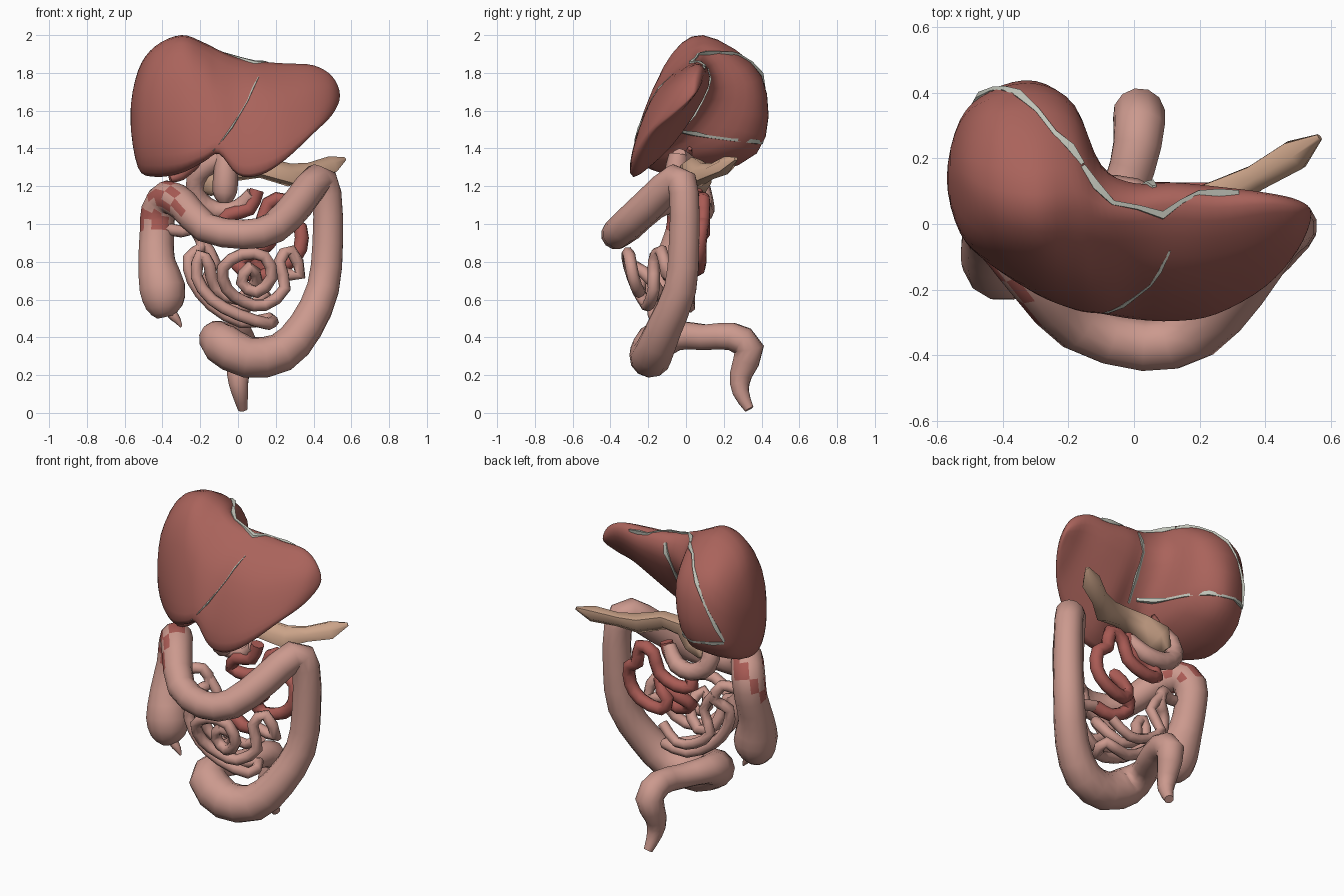
import bpy, math, random
from mathutils import Vector
from mathutils.bvhtree import BVHTree

random.seed(4)


def material(name, rgb):
    m = bpy.data.materials.new(name)
    m.diffuse_color = (*rgb, 1)
    return m


LIVER = material("liver_red", (0.40, 0.125, 0.105))
GUT = material("gut_pink", (0.60, 0.32, 0.27))
RED = material("jejunum_red", (0.40, 0.105, 0.09))
TAN = material("pancreas_tan", (0.60, 0.37, 0.25))
GREY = material("ligament_grey", (0.55, 0.57, 0.50))


def catmull(a, b, c, d, t):
    return 0.5 * (2 * b + (c - a) * t + (2 * a - 5 * b + 4 * c - d) * t * t
                  + (3 * b - a - 3 * c + d) * t ** 3)


def mesh_from_rings(name, rings, mat, angle=60):
    n = len(rings[0])
    verts = [v for r in rings for v in r]
    faces = [(i * n + j, i * n + (j + 1) % n, (i + 1) * n + (j + 1) % n, (i + 1) * n + j)
             for i in range(len(rings) - 1) for j in range(n)]
    faces += [tuple(range(n))[::-1], tuple(range(len(verts) - n, len(verts)))]
    me = bpy.data.meshes.new(name)
    me.from_pydata(verts, [], faces)
    me.materials.append(mat)
    ob = bpy.data.objects.new(name, me)
    bpy.context.collection.objects.link(ob)
    bpy.ops.object.select_all(action='DESELECT')
    ob.select_set(True)
    bpy.context.view_layer.objects.active = ob
    bpy.ops.object.mode_set(mode='EDIT')
    bpy.ops.mesh.select_all(action='SELECT')
    bpy.ops.mesh.normals_make_consistent(inside=False)
    bpy.ops.object.mode_set(mode='OBJECT')
    bpy.ops.object.shade_smooth_by_angle(angle=math.radians(angle))
    return ob


def tube(name, pts, mat, sides=8, steps=2, radius=None, flat=1.0):
    """Sweep a ring along smoothed points (x, y, z, r)."""
    p = [Vector(q if radius is None else (*q, radius)) for q in pts]
    p = [2 * p[0] - p[1]] + p + [2 * p[-1] - p[-2]]
    line = [catmull(*p[i:i + 4], s / steps) for i in range(len(p) - 3) for s in range(steps)]
    line.append(p[-2])
    rings, side, old = [], None, None
    for i, q in enumerate(line):
        t = (line[min(i + 1, len(line) - 1)].xyz - line[max(i - 1, 0)].xyz).normalized()
        if side is None:
            side = t.orthogonal().normalized()
        else:
            side = old.rotation_difference(t) @ side
        old = t
        up = t.cross(side)
        rings.append([q.xyz + q.w * (math.cos(a) * side + flat * math.sin(a) * up)
                      for a in (math.tau * k / sides for k in range(sides))])
    return mesh_from_rings(name, rings, mat)


# Liver: yz sections along x (top, front upper, front lower, tip, back lower, back upper)
sections = [
    (-.53, .16, 1.81, .00, 1.69, -.02, 1.42, .08, 1.30, .27, 1.38, .31, 1.66),
    (-.44, .11, 1.94, -.07, 1.79, -.12, 1.43, -.02, 1.25, .35, 1.37, .38, 1.77),
    (-.30, .09, 2.00, -.11, 1.84, -.21, 1.44, -.13, 1.27, .37, 1.38, .40, 1.78),
    (-.18, .10, 1.96, -.13, 1.80, -.25, 1.46, -.20, 1.33, .26, 1.42, .35, 1.75),
    (-.10, .06, 1.92, -.15, 1.74, -.26, 1.48, -.24, 1.37, .02, 1.48, .18, 1.72),
    (.00, .05, 1.88, -.15, 1.71, -.27, 1.43, -.27, 1.26, -.08, 1.43, .12, 1.72),
    (.12, .06, 1.86, -.15, 1.71, -.27, 1.44, -.28, 1.26, -.07, 1.42, .12, 1.73),
    (.25, .05, 1.85, -.14, 1.70, -.25, 1.47, -.26, 1.34, -.06, 1.48, .11, 1.74),
    (.40, .06, 1.84, -.08, 1.73, -.17, 1.56, -.18, 1.48, -.03, 1.58, .09, 1.76),
    (.50, .05, 1.78, -.02, 1.73, -.07, 1.64, -.07, 1.58, .00, 1.63, .07, 1.72)]
secs = [[Vector((s[0], s[1 + 2 * k], s[2 + 2 * k])) for k in range(6)] for s in sections]
tip_a, tip_b = [Vector((-.57, .14, 1.57))] * 6, [Vector((.54, .03, 1.68))] * 6
secs = [secs[0][3:] + secs[0][:3], tip_a] + secs + [tip_b, secs[-1][3:] + secs[-1][:3]]
rings = []
for i in range(len(secs) - 3):
    for s in range(4):
        row = [catmull(*[secs[i + m][k] for m in range(4)], (s + .02) / 4.02) for k in range(6)]
        rings.append([catmull(*[row[(k + m - 1) % 6] for m in range(4)], u / 4)
                      for k in range(6) for u in range(4)])
rings.append([tip_b[0] + (v - tip_b[0]) * .05 for v in rings[-1]])
liver = mesh_from_rings("liver", rings, LIVER, 80)

# Ligaments: thin bands laid on the liver surface
me = liver.data
tree = BVHTree.FromPolygons([v.co for v in me.vertices], [p.vertices[:] for p in me.polygons])
bands = {
    "falciform_ligament": [(.11, -.1, 1.8), (.05, -.2, 1.66), (-.03, -.27, 1.52), (-.13, -.28, 1.38)],
    "left_coronary_ligament": [(.32, .11, 1.84), (.2, .12, 1.86), (.09, .02, 1.87),
                               (-.06, .07, 1.91), (-.13, .2, 1.94)],
    "right_coronary_ligament": [(-.13, .2, 1.93), (-.24, .28, 1.9), (-.35, .4, 1.8),
                                (-.44, .43, 1.65), (-.52, .36, 1.45)],
    "lower_coronary_ligament": [(-.52, .36, 1.44), (-.4, .42, 1.43), (-.25, .36, 1.44),
                                (-.12, .12, 1.46), (-.03, 0, 1.47)],
    "venous_ligament": [(.06, .13, 1.84), (.03, .14, 1.7), (.02, .05, 1.58), (0, -.04, 1.46)]}
for name, pts in bands.items():
    dense = [Vector(a).lerp(Vector(b), t) for a, b in zip(pts, pts[1:]) for t in (0, .5)] + [Vector(pts[-1])]
    r = .007 if name.startswith("falci") else .016
    tube(name, [(*tree.find_nearest(q)[0], r * (.7 + .5 * (i % 3 == 1))) for i, q in enumerate(dense)],
         GREY, 4, 1, None, .7)

# Large intestine: cecum, ascending, transverse, descending, sigmoid, rectum
colon = tube("large_intestine", [
    (-.38, -.12, .51, .05), (-.39, -.12, .56, .10), (-.40, -.11, .66, .125), (-.43, -.07, .80, .10),
    (-.43, -.02, .95, .092), (-.42, -.01, 1.07, .095), (-.37, -.07, 1.14, .092), (-.29, -.18, 1.10, .085),
    (-.17, -.31, .98, .08), (.03, -.37, .945, .08), (.19, -.33, .98, .085), (.32, -.19, 1.11, .088),
    (.42, -.05, 1.235, .085), (.47, -.01, 1.16, .08), (.475, -.01, .90, .083), (.45, -.03, .66, .088),
    (.36, -.11, .46, .095), (.23, -.17, .32, .105), (.05, -.19, .295, .11), (-.09, -.16, .37, .11),
    (-.11, -.04, .41, .08), (-.03, .10, .40, .07), (.01, .24, .405, .075), (.015, .335, .34, .08),
    (.0, .29, .20, .06), (.01, .29, .11, .045), (.025, .335, .02, .026)], GUT, 12)
colon.data.materials.append(RED)
for f in colon.data.polygons:
    if f.center.x < -.28 and .98 < f.center.z < 1.25 and random.random() < .35:
        f.material_index = 1
tube("appendix", [(-.37, -.12, .57, .03), (-.345, -.13, .52, .028), (-.32, -.13, .49, .02),
                  (-.30, -.13, .455, .006)], GUT, 7)

# Pancreas and duodenum
tube("pancreas", [(.565, .265, 1.345, .012), (.49, .21, 1.31, .058), (.37, .14, 1.28, .05),
                  (.27, .08, 1.26, .072), (.12, .03, 1.30, .065), (-.02, .03, 1.29, .075),
                  (-.12, .06, 1.23, .095), (-.17, .07, 1.17, .04)], TAN, 6, 1, None, .8)
tube("duodenum", [(-.06, -.04, 1.36, .045), (-.15, .01, 1.31, .055), (-.22, .06, 1.24, .055),
                  (-.21, .09, 1.13, .055), (-.12, .10, 1.07, .052), (0, .09, 1.08, .05),
                  (.08, .05, 1.16, .04)], GUT, 8)
tube("pylorus", [(-.07, -.04, 1.37, .05), (-.065, -.05, 1.27, .065), (-.07, -.05, 1.17, .065),
                 (-.07, -.04, 1.12, .04)], GUT, 8)
tube("gallbladder", [(-.36, -.08, 1.24, .02), (-.31, -.06, 1.26, .035), (-.22, 0, 1.33, .03),
                     (-.12, .02, 1.40, .012)], LIVER, 7)

# Small intestine coils
tube("jejunum", [
    (.10, .05, 1.18), (.06, .05, 1.08), (-.05, .06, 1.05), (-.10, .08, .97), (.0, .09, .95), (.12, .09, 1.0),
    (.16, .09, 1.11), (.25, .09, 1.13), (.27, .09, 1.02), (.33, .08, .98), (.33, .07, .87),
    (.26, .07, .79), (.13, .06, .76), (.09, .05, .83), (.17, .04, .90), (.06, .0, .84), (.0, -.05, .78),
    (.1, -.08, .72), (.2, -.1, .75)], RED, 8, 2, .038)
tube("ileum", [
    (.2, -.1, .75), (.33, -.1, .73), (.28, -.13, .86), (.22, -.17, .80), (.25, -.17, .66), (.14, -.20, .57),
    (.03, -.22, .59), (-.06, -.26, .66), (-.08, -.30, .77), (.02, -.31, .84), (.14, -.30, .83),
    (.18, -.28, .72), (.10, -.25, .64), (.02, -.24, .69), (.06, -.26, .77), (.10, -.18, .70),
    (.0, -.12, .60), (-.12, -.12, .66), (-.15, -.16, .78), (-.20, -.16, .84), (-.22, -.16, .72),
    (-.14, -.17, .60), (.0, -.17, .52), (.16, -.13, .47), (.17, -.04, .50), (.02, -.05, .48),
    (-.14, -.06, .57), (-.24, -.06, .70), (-.26, -.05, .82), (-.19, .0, .88), (-.23, -.02, .97),
    (-.30, -.05, .96), (-.40, -.06, .98)], GUT, 7, 2, .033)
tube("lower_ileum", [(.16, 0, .64), (.05, .02, .56), (-.08, .02, .59), (-.18, .02, .68), (-.12, .0, .80),
                     (-.20, .0, .92)], GUT, 7, 2, .03)
